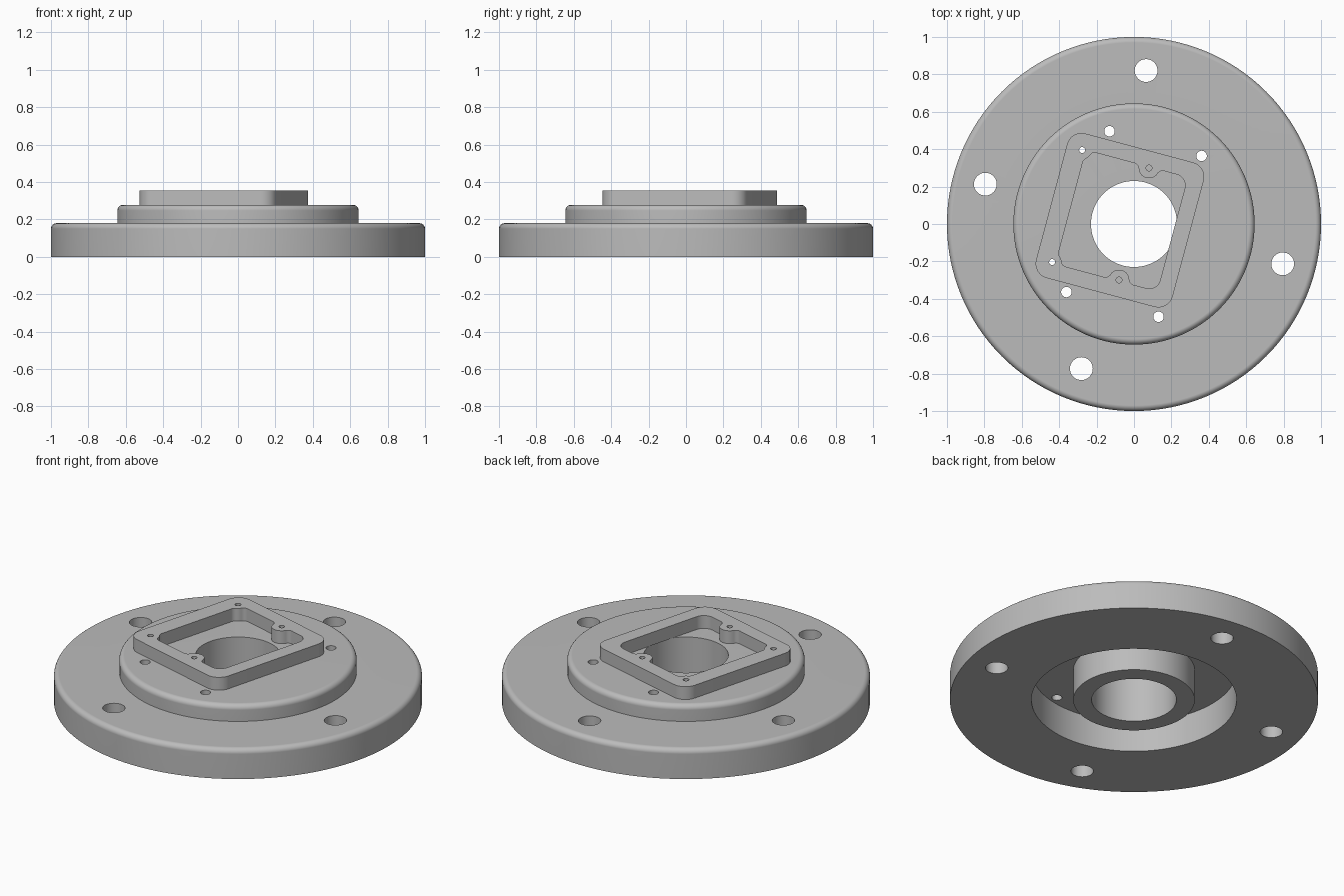
import bpy, bmesh
from math import sin, cos, radians, pi
from mathutils import Matrix

if "Cube" in bpy.data.objects:
    bpy.data.objects.remove(bpy.data.objects["Cube"], do_unlink=True)

TILT = Matrix.Rotation(radians(-15), 4, 'Z')

steel = bpy.data.materials.new("grey_steel")
steel.use_nodes = True
GREY = (0.5, 0.5, 0.5, 1)
steel.diffuse_color = GREY
steel.node_tree.nodes["Principled BSDF"].inputs["Base Color"].default_value = GREY


def arc(cx, cy, r, start, end, steps=8):
    angles = [radians(start + (end - start) * i / steps) for i in range(steps + 1)]
    return [(cx + r * cos(a), cy + r * sin(a)) for a in angles]


def finish(bm, name):
    bmesh.ops.recalc_face_normals(bm, faces=bm.faces)
    mesh = bpy.data.meshes.new(name)
    bm.to_mesh(mesh)
    bm.free()
    obj = bpy.data.objects.new(name, mesh)
    bpy.context.collection.objects.link(obj)
    mesh.materials.append(steel)
    return obj


def prism(bm, outline, z0, z1):
    face = bm.faces.new([bm.verts.new((x, y, z0)) for x, y in outline])
    top = bmesh.ops.extrude_face_region(bm, geom=[face])["geom"]
    verts = [g for g in top if isinstance(g, bmesh.types.BMVert)]
    bmesh.ops.translate(bm, verts=verts, vec=(0, 0, z1 - z0))


def drill(bm, x, y, r, z0, z1):
    prism(bm, arc(x, y, r, 0, 360, 32)[:-1], z0, z1)


def lathe(name, profile, segments=128):
    bm = bmesh.new()
    rings = []
    for i in range(segments):
        a = 2 * pi * i / segments
        rings.append([bm.verts.new((r * cos(a), r * sin(a), z)) for r, z in profile])
    n = len(profile)
    for i in range(segments):
        a, b = rings[i], rings[(i + 1) % segments]
        for j in range(n):
            k = (j + 1) % n
            bm.faces.new((a[j], b[j], b[k], a[k]))
    return finish(bm, name)


def cut(obj, cutter):
    bpy.context.view_layer.objects.active = obj
    mod = obj.modifiers.new("cut", 'BOOLEAN')
    mod.operation, mod.solver, mod.object = 'DIFFERENCE', 'EXACT', cutter
    bpy.ops.object.modifier_apply(modifier=mod.name)
    bpy.data.objects.remove(cutter, do_unlink=True)


def shade(obj):
    bpy.ops.object.select_all(action='DESELECT')
    obj.select_set(True)
    bpy.context.view_layer.objects.active = obj
    bpy.ops.object.shade_smooth_by_angle(angle=radians(30))
    obj.modifiers.new("flat_normals", 'WEIGHTED_NORMAL').keep_sharp = True


# Stepped flange with rounded rims, central bore and ring recess underneath
profile = [(0.23, 0), (0.33, 0), (0.33, 0.185), (0.557, 0.185), (0.557, 0), (1, 0)]
profile += arc(0.97, 0.15, 0.03, 0, 90, 6) + [(0.645, 0.18)]
profile += arc(0.615, 0.248, 0.03, 0, 90, 6) + [(0.23, 0.278)]
flange = lathe("flange", profile)

# Bolt holes in the rim, screw holes in the step, and the two through pin holes
bm = bmesh.new()
for angle in (85.5, 165, -15, -110):
    a = radians(angle)
    drill(bm, 0.823 * cos(a), 0.823 * sin(a), 0.061, -0.1, 0.4)
step = bmesh.new()
for v in (-1, 1):
    for u in (-0.255, 0.255):
        drill(step, u, v * 0.445, 0.028, 0.1, 0.4)
    drill(step, -0.37, v * 0.31, 0.016, 0.1, 0.4)
step.transform(TILT)
cut(flange, finish(bm, "bolt_hole_cutter"))
cut(flange, finish(step, "screw_hole_cutter"))
shade(flange)

# Raised tilted square frame
LEFT, RIGHT, HALF, R = -0.456, 0.30, 0.40, 0.08
outline = []
for x, y, start in ((RIGHT - R, HALF - R, 0), (LEFT + R, HALF - R, 90),
                    (LEFT + R, R - HALF, 180), (RIGHT - R, R - HALF, 270)):
    outline += arc(x, y, R, start, start + 90)
bm = bmesh.new()
prism(bm, outline, 0.278, 0.355)
frame = finish(bm, "square_frame")

# Pocket outline: half with filleted bosses, then mirrored
half = arc(0.153, 0.255, 0.06, 0, 90)
half += arc(0.0812, 0.285, 0.03, 90, 162.9)
half += arc(0, 0.31, 0.055, -17.1, -162.9, 14)[1:]
half += arc(-0.0812, 0.285, 0.03, 17.1, 90)[1:]
half += arc(-0.294, 0.285, 0.03, 90, 161.8)
half += arc(-0.37, 0.31, 0.05, -18.2, -51.3, 6)[1:]
half += arc(-0.32, 0.2476, 0.03, 128.7, 180)[1:]
pocket = bmesh.new()
prism(pocket, half + [(x, -y) for x, y in reversed(half)], 0.2, 0.4)
cut(frame, finish(pocket, "pocket_cutter"))

# Small holes through the frame bosses
holes = bmesh.new()
for v in (-0.31, 0.31):
    for u in (-0.37, 0):
        drill(holes, u, v, 0.016, 0.2, 0.4)
cut(frame, finish(holes, "pin_hole_cutter"))
frame.data.transform(TILT)
shade(frame)
